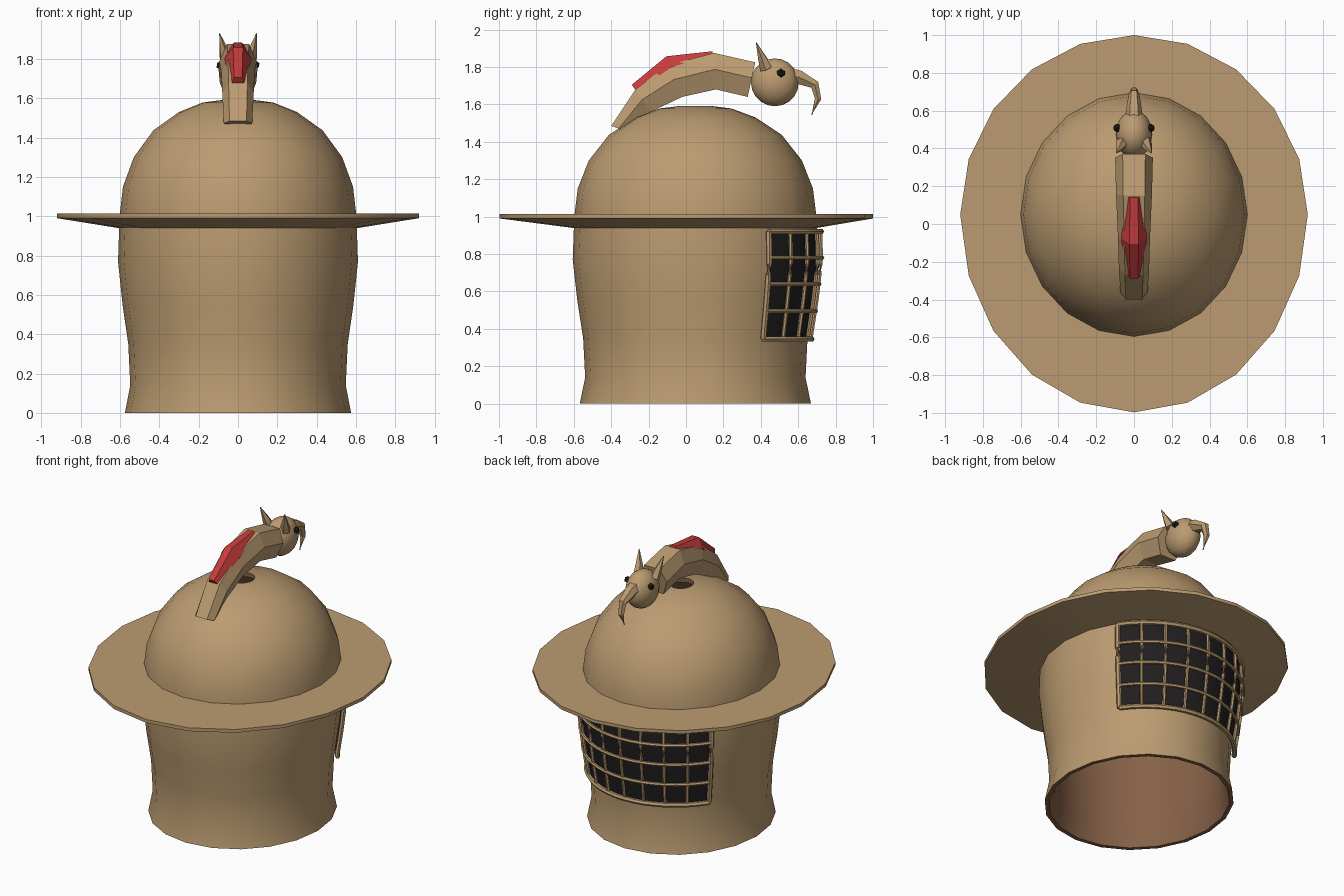
import bpy, bmesh
from math import sin, cos, pi, radians
from mathutils import Vector

if "Cube" in bpy.data.objects:
    bpy.data.objects.remove(bpy.data.objects["Cube"])

CY = 0.05          # helmet axis in y
K = 1.075          # depth / width ratio of the helmet


def material(name, rgb):
    m = bpy.data.materials.new(name)
    m.diffuse_color = (*rgb, 1)
    m.use_nodes = True
    m.node_tree.nodes["Principled BSDF"].inputs["Base Color"].default_value = m.diffuse_color
    return m


TAN = material("tan", (0.50, 0.33, 0.165))
BROWN = material("lining_brown", (0.24, 0.12, 0.065))
RED = material("red", (0.58, 0.045, 0.045))
DARK = material("dark", (0.015, 0.013, 0.014))


def finish(name, bm, mats, smooth=None):
    bmesh.ops.recalc_face_normals(bm, faces=bm.faces[:])
    me = bpy.data.meshes.new(name)
    bm.to_mesh(me)
    bm.free()
    for m in mats:
        me.materials.append(m)
    ob = bpy.data.objects.new(name, me)
    bpy.context.collection.objects.link(ob)
    if smooth:
        bpy.ops.object.select_all(action='DESELECT')
        ob.select_set(True)
        bpy.context.view_layer.objects.active = ob
        bpy.ops.object.shade_smooth_by_angle(angle=radians(smooth))
    return ob


def loft(bm, rings, loop=False, caps=True, wrap=True, mat=lambda i: 0):
    """Skin a list of equal-length point rings."""
    vs = [[bm.verts.new(p) for p in r] for r in rings]
    n = len(vs[0])
    for i in range(len(vs) if loop else len(vs) - 1):
        a, b = vs[i], vs[(i + 1) % len(vs)]
        for j in range(n if wrap else n - 1):
            k = (j + 1) % n
            bm.faces.new((a[j], a[k], b[k], b[j])).material_index = mat(i)
    if caps and not loop:
        bm.faces.new(vs[0])
        bm.faces.new(vs[-1])


def oval(r, z, back=K, front=K, n=20):
    pts = []
    for i in range(n):
        a = 2 * pi * i / n
        s = sin(a)
        pts.append((r * cos(a), CY + r * s * (back if s > 0 else front), z))
    return pts


def tube(bm, path, radii, sides=6):
    """Tapered tube along a path of points."""
    path = [Vector(p) for p in path]
    rings = []
    for i, p in enumerate(path):
        d = (path[min(i + 1, len(path) - 1)] - path[max(i - 1, 0)]).normalized()
        u = d.cross(Vector((0, 0, 1)))
        if u.length < 0.1:
            u = d.cross(Vector((p.x, p.y - CY, 0)))
        u.normalize()
        v = u.cross(d)
        rings.append([p + radii[i] * (u * cos(2 * pi * k / sides) + v * sin(2 * pi * k / sides))
                      for k in range(sides)])
    loft(bm, rings)


# helmet shell: outer profile up, inner profile back down, hole at the crown
PROFILE = [(.575, 0), (.548, .14), (.558, .35), (.587, .55), (.61, .77), (.604, .95), (.60, 1.02),
           (.585, 1.15), (.53, 1.30), (.43, 1.437), (.30, 1.53), (.18, 1.578), (.075, 1.592)]
inner = [(r - .026, z - max(0, z - 1) * .045) for r, z in PROFILE[:-1]] + [(.075, 1.562)]
bm = bmesh.new()
n_out = len(PROFILE)
loft(bm, [oval(r, z) for r, z in PROFILE + inner[::-1]], loop=True,
     mat=lambda i: 1 if i >= n_out - 1 else 0)
finish("helmet_shell", bm, [TAN, BROWN], 40)

# brim: flat on top, bevelled underneath, longer at the front
bm = bmesh.new()
loft(bm, [oval(.585, 1.013), oval(.92, 1.013, .95 / .92, 1.047 / .92),
          oval(.92, .99, .95 / .92, 1.047 / .92), oval(.59, .937)], loop=True)
finish("brim", bm, [TAN], 30)


def radius_at(z):
    for (r0, z0), (r1, z1) in zip(PROFILE, PROFILE[1:]):
        if z0 <= z <= z1:
            return r0 + (r1 - r0) * (z - z0) / (z1 - z0)


def on_shell(deg, z, off):
    r = radius_at(z)
    a = radians(deg)
    return ((r + off) * cos(a), CY + (r * K + off) * sin(a), z)


# vent window with a grille of 8 x 4 cells
ANGLES = [36 + 13.5 * i for i in range(9)]
HEIGHTS = [.92, .78, .64, .495, .345]
bm = bmesh.new()
fine = [36 + 6.75 * i for i in range(17)]
levels = [.345 + .0575 * i for i in range(11)]
loft(bm, [[on_shell(a, z, .009) for a in fine] for z in levels], caps=False, wrap=False)
finish("vent_panel", bm, [DARK], 40)

bm = bmesh.new()
for i, a in enumerate(ANGLES):
    r = .016 if i in (0, 8) else .011
    tube(bm, [on_shell(a, z, .018) for z in levels], [r] * len(levels))
for i, z in enumerate(HEIGHTS):
    r = .016 if i in (0, 4) else .012
    tube(bm, [on_shell(a, z, .022) for a in fine], [r] * len(fine))
finish("vent_grille", bm, [TAN])

# crest neck: six-sided sections given by top point, bottom point, half width
NECK = [(-.40, 1.485, -.31, 1.455, .072), (-.27, 1.68, -.19, 1.56, .08),
        (-.10, 1.81, -.02, 1.64, .085), (.15, 1.875, .16, 1.68, .095),
        (.37, 1.825, .33, 1.64, .10)]
bm = bmesh.new()
rings = []
for ty, tz, by, bz, w in NECK:
    my, mz = ty * .55 + by * .45, tz * .55 + bz * .45
    t = w * .6
    rings.append([(-t, ty, tz), (t, ty, tz), (w, my, mz), (t, by, bz), (-t, by, bz), (-w, my, mz)])
loft(bm, rings)
finish("crest_neck", bm, [TAN])

# red ridge on the neck: narrow top, wider foot, widest in the middle
RIDGE = [(-.29, 1.705, -.265, 1.67, .02, .035), (-.105, 1.857, -.075, 1.80, .025, .07),
         (.14, 1.884, .145, 1.865, .02, .035)]
bm = bmesh.new()
loft(bm, [[(-a, ty, tz), (a, ty, tz), (b, by, bz), (-b, by, bz)] for ty, tz, by, bz, a, b in RIDGE])
finish("red_ridge", bm, [RED])

# head
bm = bmesh.new()
bmesh.ops.create_uvsphere(bm, u_segments=16, v_segments=10, radius=1)
bmesh.ops.scale(bm, vec=(.097, .128, .128), verts=bm.verts[:])
bmesh.ops.translate(bm, vec=(0, .475, 1.718), verts=bm.verts[:])
finish("crest_head", bm, [TAN], 50)

# hooked beak
bm = bmesh.new()
tube(bm, [(0, .55, 1.755), (0, .605, 1.745), (0, .688, 1.705), (0, .706, 1.63), (0, .672, 1.545)],
     [.048, .042, .028, .02, .004])
finish("beak", bm, [TAN])

# horns and eyes, mirrored left and right
for s, side in ((1, "right"), (-1, "left")):
    bm = bmesh.new()
    tube(bm, [(s * .062, .43, 1.79), (s * .072, .41, 1.84), (s * .094, .376, 1.93)],
         [.034, .025, .002], 5)
    finish("horn_" + side, bm, [TAN])
    bm = bmesh.new()
    bmesh.ops.create_icosphere(bm, subdivisions=1, radius=.024)
    bmesh.ops.translate(bm, vec=(s * .088, .508, 1.768), verts=bm.verts[:])
    finish("eye_" + side, bm, [DARK])
